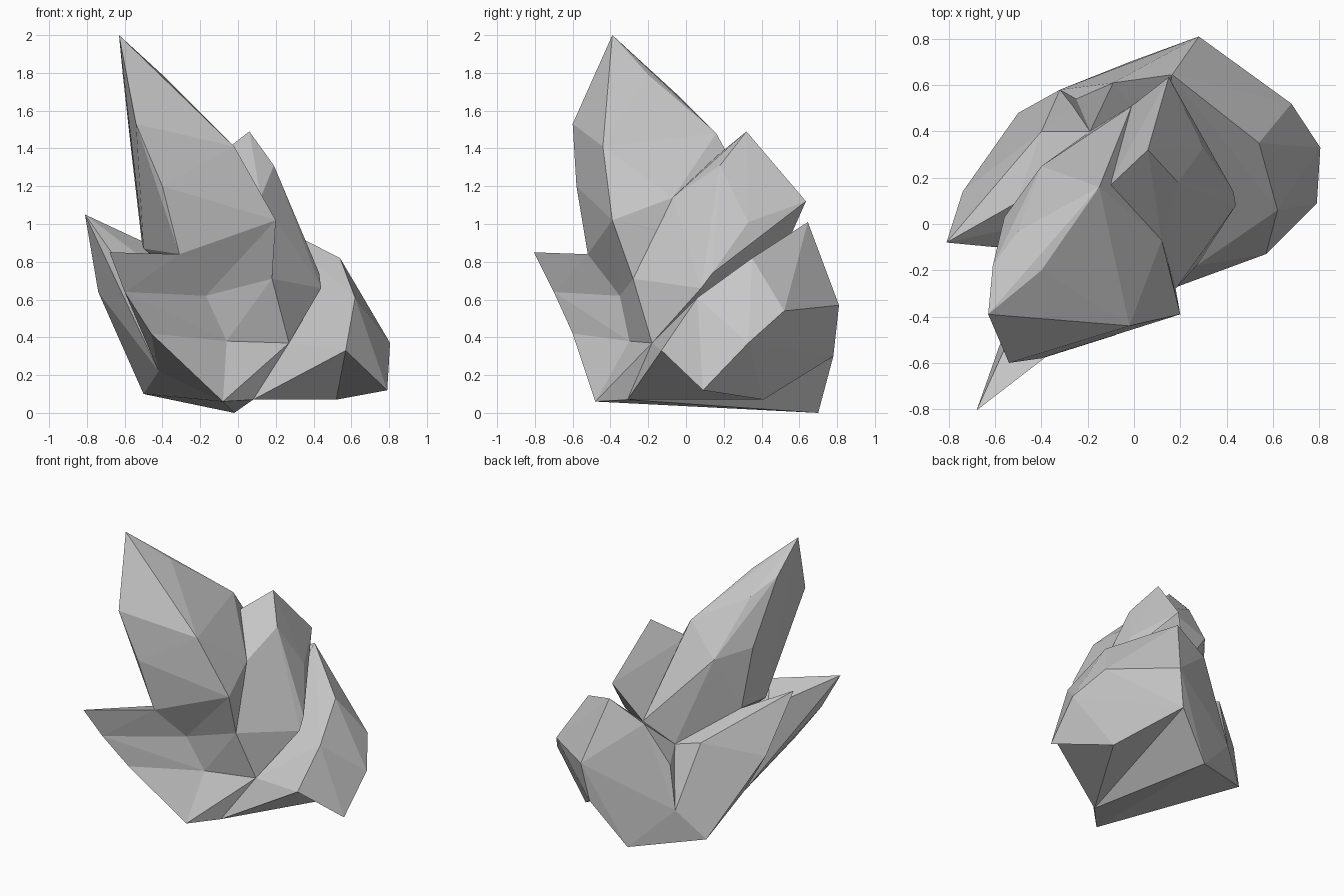
import bpy
import bmesh

default_cube = bpy.data.objects.get("Cube")
if default_cube:
    bpy.data.objects.remove(default_cube, do_unlink=True)


def make_material(name, grey):
    material = bpy.data.materials.new(name)
    material.use_nodes = True
    colour = (grey, grey, grey, 1)
    material.diffuse_color = colour
    shader = material.node_tree.nodes["Principled BSDF"]
    shader.inputs["Base Color"].default_value = colour
    shader.inputs["Roughness"].default_value = .9
    return material


stone = make_material("grey stone", .57)


def make_shard(name, *corners):
    """Wrap a faceted, flat-shaded shard around its corner points."""
    bm = bmesh.new()
    for corner in corners:
        bm.verts.new(corner)
    hull = bmesh.ops.convex_hull(bm, input=bm.verts)
    spare = set(hull["geom_interior"] + hull["geom_unused"])
    loose = [item for item in spare if isinstance(item, bmesh.types.BMVert)]
    bmesh.ops.delete(bm, geom=loose, context="VERTS")
    bmesh.ops.recalc_face_normals(bm, faces=bm.faces)
    mesh = bpy.data.meshes.new(name)
    bm.to_mesh(mesh)
    bm.free()
    mesh.materials.append(stone)
    shard = bpy.data.objects.new(name, mesh)
    bpy.context.collection.objects.link(shard)
    return shard


# Corners shared by neighbouring shards
front_ledge = (-.31, -.52, .84)
front_hollow = (-.17, -.35, .62)
front_dip = (-.06, -.3, .38)
front_foot = (-.08, -.48, .06)
upper_bend = (-.6, -.7, .64)
lower_bend = (-.46, -.6, .42)
side_foot = (.08, -.31, .07)
side_notch = (.27, -.18, .37)
shoulder = (.18, -.28, .71)
shoulder_ridge = (.2, -.39, 1.02)
ridge_joint = (.12, -.07, 1.14)
rear_joint = (-.01, .51, .84)
left_joint = (-.51, .09, .91)
left_hollow = (-.42, -.07, .22)
left_foot = (-.5, .48, .1)
rear_foot = (-.02, .7, 0)
outer_foot = (.52, .41, .07)
outer_corner = (.57, -.13, .33)
outer_ridge = (.62, .06, .61)
outer_crest = (.54, .35, .82)
rear_bulge = (.28, .81, .57)
rear_heel = (.23, .78, .3)
rear_tip = (.165, .645, 1.01)
cleft_inner = (-.19, .4, .68)
cleft_top = (-.25, .54, .6)
cleft_base = (-.32, .58, .3)
core = (.05, .1, .4)

# Tall leaning shard
make_shard(
    "tall_shard",
    (-.63, -.39, 2), (-.54, -.6, 1.53), (-.4, -.58, 1.2),
    (-.02, -.44, 1.41), (-.15, .16, 1.48), (-.4, -.2, 1.79),
    (-.61, -.18, 1.79), (-.5, -.03, 1.67), (-.4, .25, 1.29),
    (-.56, .03, 1.34), (-.5, -.2, .87),
    front_ledge, front_hollow, shoulder_ridge, ridge_joint,
    rear_joint, left_joint, cleft_inner, core,
)

# Shoulder beneath the tall shard, hollowed in the middle
make_shard(
    "shoulder_upper",
    shoulder_ridge, ridge_joint, front_hollow, shoulder, core,
)
make_shard(
    "shoulder_lower",
    front_hollow, front_dip, shoulder, side_notch, core,
)

# Middle shard behind it
make_shard(
    "middle_shard",
    (.06, .32, 1.49), (.15, .635, 1.12), (.19, .18, 1.31),
    (.3, .33, 1.01), (.43, .14, .74), (.44, .08, .66),
    (-.12, .15, 1.35),
    ridge_joint, shoulder, side_notch, rear_joint, core,
)

# Broad shard on the outer side, with an undercut below its corner
make_shard(
    "broad_shard_root",
    side_foot, side_notch, outer_corner, outer_foot, outer_ridge,
    outer_crest, rear_tip, rear_bulge, rear_heel, core,
)
make_shard(
    "broad_shard_tip",
    (.68, .52, .54), (.805, .33, .37), (.79, .09, .12),
    outer_corner, outer_foot, outer_ridge, outer_crest,
    rear_tip, rear_bulge, rear_heel,
)

# Pointed shard reaching forward, bent in three sections
make_shard(
    "front_shard_tip",
    (-.68, -.805, .85), (-.45, -.3, .75),
    front_ledge, front_hollow, upper_bend, left_hollow,
)
make_shard(
    "front_shard_middle",
    upper_bend, front_hollow, front_dip, lower_bend, left_hollow, core,
)
make_shard(
    "front_shard_root",
    lower_bend, front_dip, front_foot, left_hollow, core,
)

# Pointed shard on the opposite side
make_shard(
    "side_shard",
    (-.81, -.08, 1.05), (-.74, .14, .64), (-.4, .4, .745),
    (-.6, -.1, .75),
    left_joint, left_hollow, left_foot,
    cleft_inner, cleft_base, rear_foot, core,
)

# Rear wall between the side and broad shards
make_shard(
    "rear_block",
    (-.09, .61, .88),
    rear_joint, rear_tip, rear_bulge, rear_heel,
    rear_foot, cleft_inner, cleft_top, cleft_base, core,
)

# Base tying the shards together
make_shard(
    "base_block",
    front_dip, side_notch, front_foot, side_foot,
    left_foot, left_hollow, rear_foot, rear_heel, core,
)
